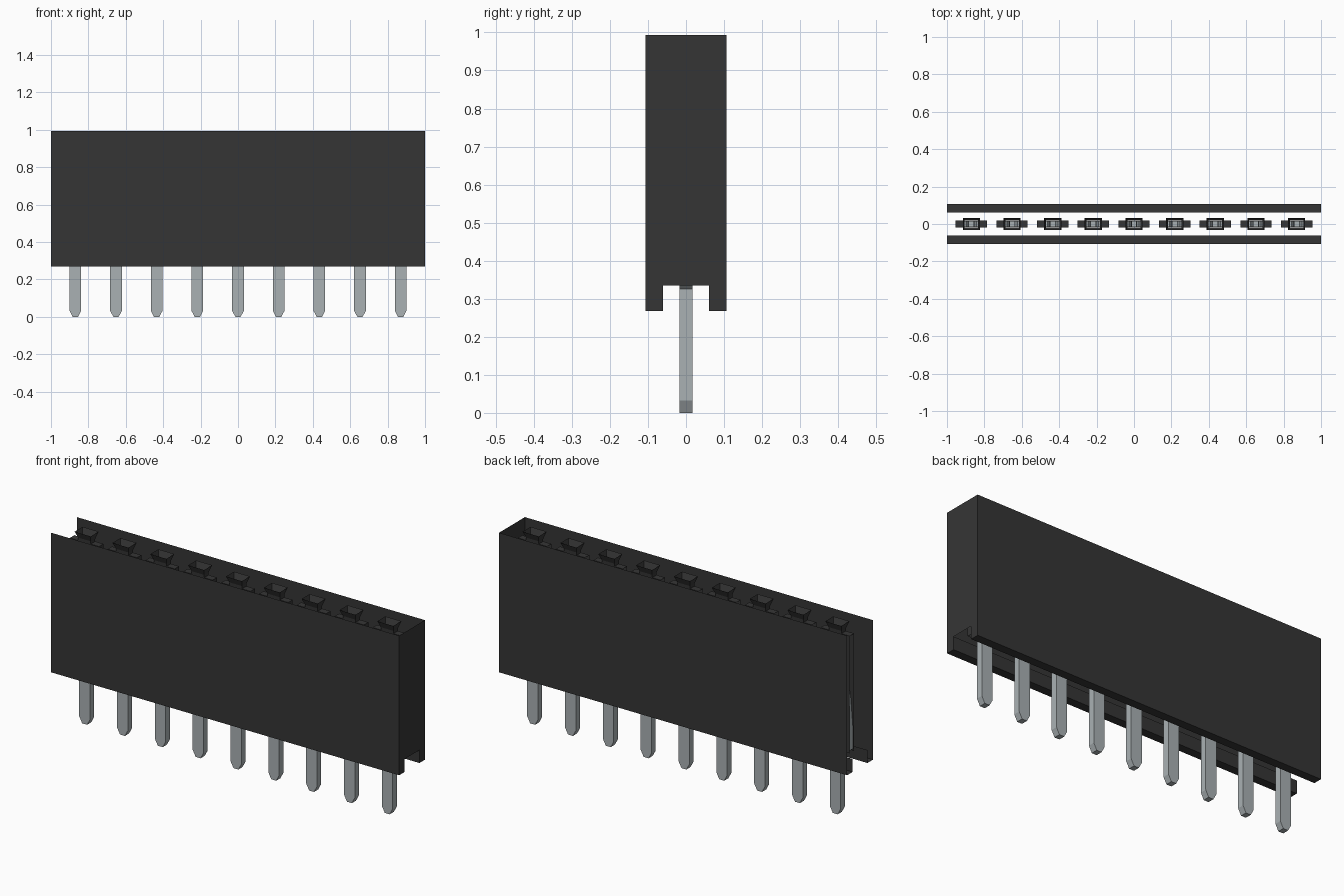
import bpy, bmesh

if "Cube" in bpy.data.objects:
    bpy.data.objects.remove(bpy.data.objects["Cube"], do_unlink=True)

PITCH = 2 / 9.2
COUNT = 9
TOP, FOOT, FLOOR, CEIL = 0.993, 0.268, 0.335, 0.945


def material(name, rgb):
    m = bpy.data.materials.new(name)
    m.use_nodes = True
    m.diffuse_color = (*rgb, 1)
    m.node_tree.nodes["Principled BSDF"].inputs["Base Color"].default_value = (*rgb, 1)
    return m


black = material("black plastic", (0.036, 0.036, 0.036))
metal = material("grey metal", (0.40, 0.44, 0.455))


def finish(bm, name, mat):
    bmesh.ops.remove_doubles(bm, verts=bm.verts, dist=1e-5)
    me = bpy.data.meshes.new(name)
    bm.to_mesh(me)
    bm.free()
    me.materials.append(mat)
    return me


def place(name, me, x=0):
    ob = bpy.data.objects.new(name, me)
    ob.location.x = x
    bpy.context.collection.objects.link(ob)


def face(bm, pts):
    bm.faces.new([bm.verts.new(p) for p in pts])


def rect(hx, hy, z):
    return [(-hx, -hy, z), (hx, -hy, z), (hx, hy, z), (-hx, hy, z)]


# Housing shell: two long walls with feet, closed at +x, open elsewhere
half = [(-0.106, TOP), (-0.106, FOOT), (-0.061, FOOT), (-0.061, FLOOR)]
bm = bmesh.new()
for side in (1, -1):
    for (y0, z0), (y1, z1) in zip(half, half[1:]):
        quad = [(-1, side * y0, z0), (-1, side * y1, z1),
                (1, side * y1, z1), (1, side * y0, z0)]
        face(bm, quad[::side])
outline = half + [(-y, z) for y, z in reversed(half)]
face(bm, [(1, y, z) for y, z in outline])
place("housing", finish(bm, "housing", black))

# Contact cavity: funnel mouth, short throat, slot ceiling and slot walls
bm = bmesh.new()
rings = [rect(0.046, 0.033, TOP), rect(0.036, 0.019, TOP - 0.033), rect(0.036, 0.018, CEIL)]
for a, b in zip(rings, rings[1:]):
    for i in range(4):
        j = (i + 1) % 4
        face(bm, [a[i], a[j], b[j], b[i]])
SX, SY = 0.084, 0.018
for s in (1, -1):
    ceiling = [(s * 0.036, -SY, CEIL), (s * SX, -SY, CEIL),
               (s * SX, SY, CEIL), (s * 0.036, SY, CEIL)]
    face(bm, ceiling[::s])
    wall = [(-SX, s * SY, FLOOR), (SX, s * SY, FLOOR),
            (SX, s * SY, CEIL), (-SX, s * SY, CEIL)]
    face(bm, wall[::-s])
face(bm, [(SX, -SY, FLOOR), (SX, -SY, CEIL), (SX, SY, CEIL), (SX, SY, FLOOR)])
cavity = finish(bm, "cavity", black)

# Contact: chamfered pin, base and two sprung tines, cut from one flat profile
side = [(0.014, 0), (0.031, 0.032), (0.031, 0.325), (0.045, 0.337), (0.078, 0.345),
        (0.078, 0.45), (0.066, 0.60), (0.042, 0.75), (0.026, 0.84), (0.028, 0.87),
        (0.040, 0.92), (0.028, 0.925), (0.014, 0.87), (0.012, 0.83), (0.030, 0.73),
        (0.050, 0.58), (0.056, 0.47), (0.045, 0.43)]
profile = side + [(-x, z) for x, z in reversed(side)]
bm = bmesh.new()
face(bm, [(x, -0.017, z) for x, z in profile])
ext = bmesh.ops.extrude_face_region(bm, geom=bm.faces[:])
moved = [g for g in ext["geom"] if isinstance(g, bmesh.types.BMVert)]
bmesh.ops.translate(bm, verts=moved, vec=(0, 0.034, 0))
if len([f for f in bm.faces if len(f.verts) > 4]) < 2:
    face(bm, [(x, -0.017, z) for x, z in reversed(profile)])
    bmesh.ops.remove_doubles(bm, verts=bm.verts, dist=1e-5)
bmesh.ops.recalc_face_normals(bm, faces=bm.faces[:])
contact = finish(bm, "contact", metal)

for i in range(COUNT):
    x = (i - (COUNT - 1) / 2) * PITCH
    place(f"cavity_{i + 1}", cavity, x)
    place(f"contact_pin_{i + 1}", contact, x)
